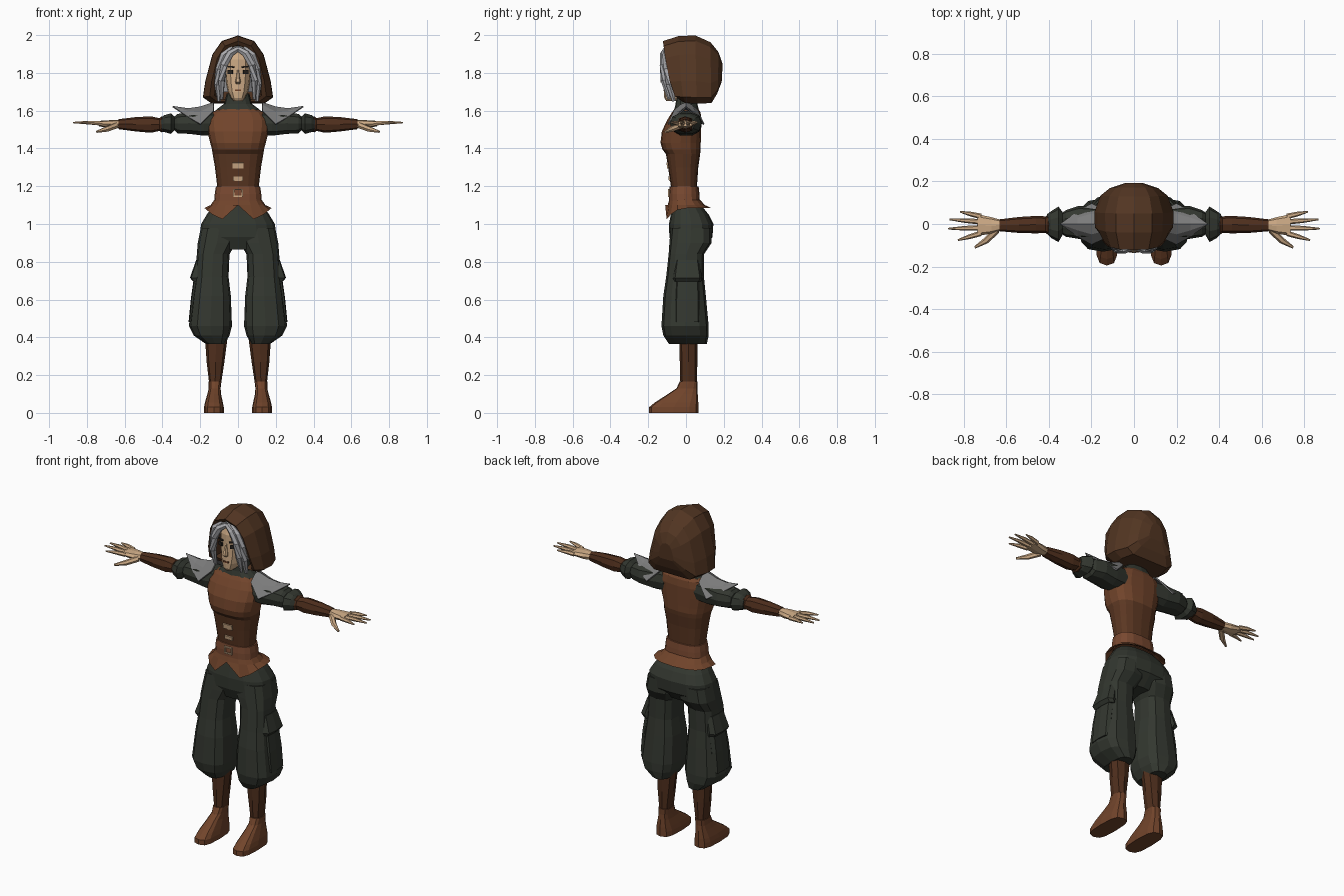
import bpy, bmesh, math
from mathutils import Vector, Matrix, Euler


def colour(name, r, g, b):
    m = bpy.data.materials.new(name)
    m.diffuse_color = (r, g, b, 1)
    return m


LEATHER = colour("leather", .165, .058, .024)
CORSET = colour("corset_leather", .105, .038, .016)
BELT = colour("belt_leather", .19, .066, .03)
DARK = colour("dark_leather", .078, .028, .012)
HOOD = colour("hood_cloth", .085, .036, .016)
CLOTH = colour("dark_cloth", .033, .038, .029)
STEEL = colour("steel", .2, .2, .2)
HAIR = colour("hair", .4, .4, .42)
SKIN = colour("skin", .62, .41, .24)
INK = colour("ink", .02, .016, .013)


def finish(name, bm, mats, mirror=False, rule=None):
    bmesh.ops.recalc_face_normals(bm, faces=bm.faces)
    if rule:
        for f in bm.faces:
            f.material_index = rule(f.calc_center_median())
    me = bpy.data.meshes.new(name)
    bm.to_mesh(me)
    bm.free()
    for m in mats:
        me.materials.append(m)
    ob = bpy.data.objects.new(name, me)
    bpy.context.collection.objects.link(ob)
    if mirror:
        ob.modifiers.new("mirror", 'MIRROR').use_mirror_merge = False
    return ob


def loft(name, rings, mats, mirror=False, closed=True, caps=True, rule=None):
    """Skin a list of rings, each with the same number of points."""
    bm = bmesh.new()
    vs = [[bm.verts.new(p) for p in r] for r in rings]
    n = len(vs[0])
    for a, b in zip(vs, vs[1:]):
        for i in range(n if closed else n - 1):
            j = (i + 1) % n
            bm.faces.new((a[i], a[j], b[j], b[i]))
    if closed and caps:
        bm.faces.new(vs[0])
        bm.faces.new(vs[-1])
    return finish(name, bm, mats, mirror, rule)


def oval(u0, u1, v0, v1, n=12, p=.8):
    out = []
    for i in range(n):
        a = 2 * math.pi * i / n
        c, s = math.cos(a), math.sin(a)
        out.append(((u0 + u1) / 2 + (u1 - u0) / 2 * math.copysign(abs(c) ** p, c),
                    (v0 + v1) / 2 + (v1 - v0) / 2 * math.copysign(abs(s) ** p, s)))
    return out


def upright(rows, n=12, p=.8):      # rows: z, x0, x1, y0, y1
    return [[(x, y, r[0]) for x, y in oval(*r[1:], n, p)] for r in rows]


def centred(rows, n=16, p=.8):      # rows: z, half width, y0, y1
    return upright([(z, -w, w, a, b) for z, w, a, b in rows], n, p)


def sideways(rows, n=8, p=.8):      # rows: x, y0, y1, z0, z1
    return [[(r[0], y, z) for y, z in oval(*r[1:], n, p)] for r in rows]


def tube(name, pts, mat, n=6, mirror=True):     # pts: x, y, z, radius
    rings = []
    for i, p in enumerate(pts):
        a, b = pts[max(i - 1, 0)], pts[min(i + 1, len(pts) - 1)]
        q = (Vector(b[:3]) - Vector(a[:3])).to_track_quat('Z', 'Y')
        rings.append([Vector(p[:3]) + q @ Vector((p[3] * math.cos(t), p[3] * math.sin(t), 0))
                      for t in (2 * math.pi * k / n for k in range(n))])
    return loft(name, rings, [mat], mirror)


def plate(name, loc, size, mat, rot=(0, 0, 0), mirror=False):
    bm = bmesh.new()
    mtx = Matrix.LocRotScale(Vector(loc), Euler(rot), Vector(size))
    bmesh.ops.create_cube(bm, size=1, matrix=mtx)
    return finish(name, bm, [mat], mirror)


# Boots and shins
loft("boot", upright([
    (0, .075, .18, -.195, .065), (.03, .075, .18, -.195, .065), (.055, .08, .175, -.165, .065),
    (.1, .09, .162, -.095, .062), (.13, .092, .155, -.05, .06), (.165, .088, .156, -.034, .062)],
    12, .65), [LEATHER], True)
loft("shin", upright([
    (.15, .09, .152, -.03, .058), (.27, .072, .166, -.033, .06), (.4, .055, .175, -.035, .06)],
    8), [DARK], True)

# Baggy trousers
loft("trouser_hips", centred([
    (.865, .12, -.06, .08), (.93, .205, -.088, .14), (1.0, .195, -.09, .145),
    (1.05, .165, -.08, .12), (1.1, .13, -.07, .08)], 16, .75), [CLOTH])
loft("trouser_leg", upright([
    (.365, .07, .17, -.09, .11), (.41, .045, .235, -.12, .12), (.46, .032, .26, -.13, .12),
    (.62, .038, .24, -.12, .105), (.72, .05, .225, -.105, .095), (.84, .045, .218, -.092, .095),
    (.9, .01, .213, -.088, .135), (.98, .0, .197, -.08, .135)], 12, .7), [CLOTH], True)
loft("pocket", upright([
    (.48, .2, .262, -.06, .075), (.6, .2, .25, -.06, .075), (.7, .18, .236, -.055, .07)],
    8, .5), [CLOTH], True)
loft("pocket_flap", upright([
    (.695, .18, .238, -.065, .08), (.715, .18, .254, -.07, .085), (.81, .16, .222, -.055, .07)],
    8, .5), [CLOTH], True)

# Leather bodice, with a darker corset section around the middle
loft("bodice", centred([
    (1.12, .12, -.083, .066), (1.2, .11, -.08, .058), (1.3, .122, -.095, .065),
    (1.37, .134, -.106, .075), (1.395, .138, -.125, .077), (1.43, .147, -.135, .078),
    (1.49, .162, -.128, .08), (1.55, .165, -.1, .082), (1.59, .142, -.075, .077),
    (1.61, .1, -.06, .065)], 16, .75), [LEATHER, CORSET],
    rule=lambda c: 1 if 1.2 < c.z < 1.385 else 0)

# Flared hem with a notch at the front
hem = centred([(1.135, .121, -.087, .068), (1.1, .145, -.097, .1), (1.08, .178, -.11, .132)])
drop = {12: 1.1, 11: 1.025, 13: 1.025, 10: 1.05, 14: 1.05, 9: 1.075, 15: 1.075}
hem[2] = [(x, y, drop.get(i, 1.085)) for i, (x, y, z) in enumerate(hem[2])]
loft("bodice_hem", hem, [LEATHER], caps=False)

# Belt, its buckle and the corset clasps
loft("belt", centred([
    (1.125, .126, -.09, .073), (1.16, .123, -.09, .071), (1.198, .117, -.086, .067)], 16, .75), [BELT])
for s in (-1, 1):
    plate("buckle_bar", (0, -.092, 1.165 + s * .018), (.05, .008, .007), SKIN)
    plate("buckle_post", (s * .022, -.092, 1.165), (.007, .008, .036), SKIN)
plate("upper_clasp", (0, -.097, 1.31), (.06, .009, .03), SKIN, (.15, 0, 0))
plate("lower_clasp", (0, -.088, 1.24), (.052, .009, .022), SKIN, (.15, 0, 0))

# Collar and neck
loft("collar", centred([
    (1.575, .135, -.07, .07), (1.605, .115, -.063, .068), (1.635, .075, -.055, .06),
    (1.69, .06, -.05, .055)], 12), [CLOTH])

# Sleeves with a gathered cuff
loft("sleeve", sideways([
    (.1, -.06, .07, 1.47, 1.6), (.18, -.075, .08, 1.465, 1.6), (.26, -.07, .085, 1.475, 1.592),
    (.32, -.06, .065, 1.478, 1.585), (.335, -.05, .055, 1.495, 1.57), (.355, -.085, .082, 1.475, 1.588),
    (.39, -.065, .06, 1.485, 1.578), (.41, -.045, .045, 1.495, 1.56)], 10), [CLOTH], True)
loft("forearm", sideways([
    (.38, -.045, .04, 1.49, 1.565), (.405, -.05, .042, 1.485, 1.57), (.415, -.042, .036, 1.493, 1.56),
    (.46, -.044, .038, 1.483, 1.57), (.54, -.042, .033, 1.49, 1.566), (.632, -.034, .022, 1.502, 1.555)]),
    [DARK], True)

# Hands
loft("palm", sideways([
    (.62, -.028, .018, 1.508, 1.55), (.67, -.045, .032, 1.506, 1.55),
    (.735, -.056, .046, 1.517, 1.546)]), [SKIN], True)
for nm, y0, y1, tip in (("index", -.044, -.076, .828), ("middle", -.018, -.022, .873),
                        ("ring", .01, .022, .868), ("little", .036, .058, .818)):
    ym = (y0 + y1) / 2
    tube(nm + "_finger", [(.72, y0, 1.532, .013), ((.72 + tip) / 2, ym, 1.537, .011),
                          (tip, y1, 1.537, .004)], SKIN)
tube("thumb", [(.645, -.028, 1.522, .017), (.695, -.078, 1.502, .015), (.748, -.11, 1.488, .006)], SKIN)

# Pointed shoulder plates with a raised ridge
pad = []
for x, w, ridge, edge in ((.13, .065, 1.645, 1.6), (.2, .097, 1.622, 1.53),
                          (.265, .06, 1.613, 1.568), (.345, .002, 1.625, 1.623)):
    pad.append([(x, w * k / 2, ridge + (edge - ridge) * (0, .3, 1)[abs(k)]) for k in range(-2, 3)])
loft("shoulder_plate", pad, [STEEL], True, closed=False).modifiers.new("thick", 'SOLIDIFY').thickness = .008

# Head and face
loft("head", centred([
    (1.652, .022, -.105, -.03), (1.668, .038, -.115, .0), (1.7, .053, -.117, .03),
    (1.75, .064, -.115, .05), (1.81, .07, -.114, .06), (1.87, .068, -.115, .06),
    (1.925, .048, -.098, .05)], 12), [SKIN])
loft("nose", centred([
    (1.742, .011, -.124, -.1), (1.752, .015, -.138, -.1), (1.785, .008, -.127, -.1),
    (1.815, .006, -.117, -.1)], 6), [SKIN])
plate("eye", (.041, -.106, 1.805), (.03, .009, .02), INK, (0, 0, .42), True)
plate("eyebrow", (.038, -.108, 1.832), (.036, .009, .008), INK, (0, -.1, .38), True)
plate("lips", (0, -.115, 1.708), (.034, .008, .009), LEATHER)

# Parted hair
loft("scalp", centred([
    (1.7, .085, -.05, .08), (1.85, .09, -.085, .09), (1.92, .07, -.102, .08),
    (1.943, .04, -.08, .05)], 12), [HAIR])
tube("front_lock", [(0, -.105, 1.928, .014), (.042, -.117, 1.903, .021), (.074, -.119, 1.84, .02),
                    (.087, -.115, 1.76, .019), (.086, -.09, 1.66, .008)], HAIR)
tube("side_lock", [(.03, -.1, 1.935, .012), (.075, -.105, 1.895, .02), (.098, -.1, 1.82, .02),
                   (.106, -.088, 1.74, .02), (.1, -.065, 1.65, .01)], HAIR)

# Hood: arched ribs from the inside of the opening round to the back
ARCH = [(.75, 0), (1, .09), (.93, .33), (.73, .72), (.46, .92), (0, 1)]
ARCH = [(-x, t) for x, t in ARCH] + ARCH[-2::-1]
ribs = []
for y0, y1, w, z0, z1 in (
        (.04, .04, .118, 1.66, 1.945), (-.01, -.105, .124, 1.655, 1.947), (-.02, -.122, .15, 1.648, 1.968),
        (.0, -.04, .184, 1.64, 1.995), (.06, .05, .186, 1.638, 1.998), (.135, .13, .158, 1.64, 1.962),
        (.165, .172, .115, 1.69, 1.91), (.188, .193, .05, 1.75, 1.85)):
    ribs.append([(w * x, y0 + (y1 - y0) * t ** .4, z0 + (z1 - z0) * t) for x, t in ARCH])
loft("hood", ribs, [HOOD])
